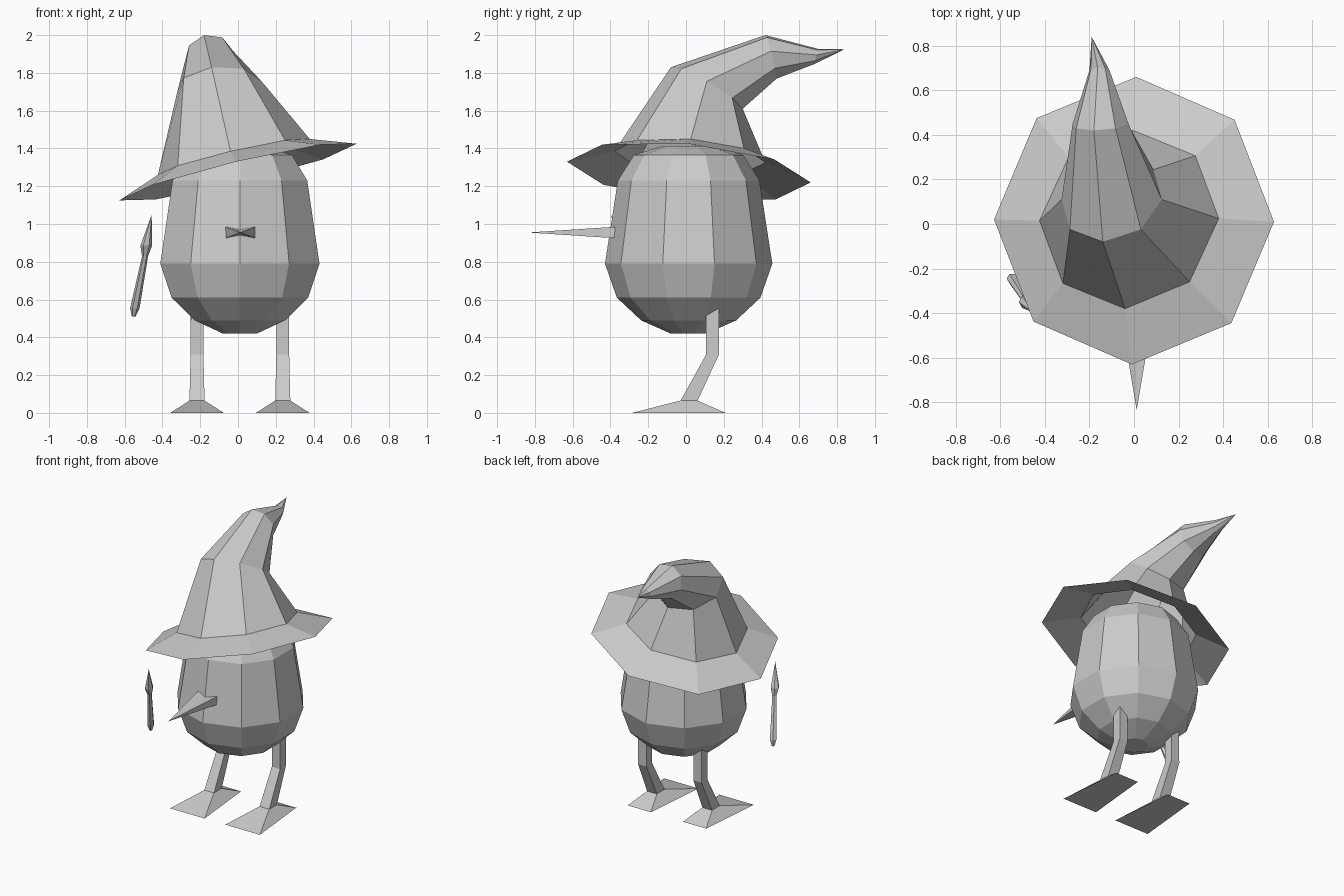
import bpy, bmesh, math
from mathutils import Vector

if "Cube" in bpy.data.objects:
    bpy.data.objects.remove(bpy.data.objects["Cube"])

grey = bpy.data.materials.new("plain_grey")
grey.diffuse_color = (0.6, 0.6, 0.6, 1)
grey.use_nodes = True
grey.node_tree.nodes["Principled BSDF"].inputs["Base Color"].default_value = grey.diffuse_color


def loft(name, rings, cap_start=True, cap_end=True):
    """Skin a list of equal-length rings; a one-point ring becomes a tip."""
    bm = bmesh.new()
    rows = [[bm.verts.new(p) for p in ring] for ring in rings]
    for a, b in zip(rows, rows[1:]):
        n = max(len(a), len(b))
        for i in range(n):
            j = (i + 1) % n
            if len(b) == 1:
                bm.faces.new((a[i], a[j], b[0]))
            elif len(a) == 1:
                bm.faces.new((a[0], b[j], b[i]))
            else:
                bm.faces.new((a[i], a[j], b[j], b[i]))
    if cap_start and len(rows[0]) > 2:
        bm.faces.new(rows[0][::-1])
    if cap_end and len(rows[-1]) > 2:
        bm.faces.new(rows[-1])
    if cap_start and cap_end:
        bmesh.ops.recalc_face_normals(bm, faces=bm.faces)
    mesh = bpy.data.meshes.new(name)
    bm.to_mesh(mesh)
    bm.free()
    mesh.materials.append(grey)
    obj = bpy.data.objects.new(name, mesh)
    bpy.context.collection.objects.link(obj)
    return obj


def oval(center, u, v, sides=8):
    """Ring starting at center + u and turning towards v."""
    c, u, v = Vector(center), Vector(u), Vector(v)
    return [c + u * math.cos(2 * math.pi * i / sides) + v * math.sin(2 * math.pi * i / sides)
            for i in range(sides)]


def box_ring(cx, half, front, back):
    """Four corners from (y, z) of the front and back edges."""
    return [(cx - half, *front), (cx + half, *front), (cx + half, *back), (cx - half, *back)]


# Egg-shaped body: ten sides with one corner facing forward
profile = [(0.095, 0.42), (0.252, 0.49), (0.38, 0.61), (0.443, 0.79),
           (0.375, 1.23), (0.29, 1.365), (0.15, 1.41)]
loft("body", [oval((0.01, 0.014, z), (0, -r, 0), (r, 0, 0), 10) for r, z in profile])

# Hat: tilted brim, then a cone that bends backwards to a tip
loft("hat", [
    oval((0, 0.015, 1.275), (-0.01, -0.645, 0.055), (0.628, -0.005, 0.15)),
    oval((-0.022, 0.02, 1.355), (-0.018, -0.40, 0.03), (0.402, 0.005, 0.095)),
    oval((-0.10, 0.11, 1.72), (-0.04, -0.19, 0.11), (0.225, 0, 0.035)),
    oval((-0.15, 0.45, 1.885), (-0.03, -0.03, 0.115), (0.125, 0, 0.03)),
    oval((-0.155, 0.69, 1.887), (-0.008, 0.01, 0.04), (0.045, 0, 0.008)),
    [(-0.19, 0.84, 1.925)],
], cap_start=False)

# Beak: long spike with a pinched base
loft("beak", [
    [(-0.065, -0.377, 0.925), (0.012, -0.39, 0.94), (0.09, -0.377, 0.925),
     (0.09, -0.377, 0.985), (0.012, -0.39, 0.97), (-0.065, -0.377, 0.985)],
    [(0.012, -0.835, 0.955)],
])

# Small floating dagger beside the body
loft("dagger", [
    oval((-0.552, -0.235, 0.51), (0.01, 0, 0), (0, 0.01, 0), 6),
    oval((-0.546, -0.245, 0.555), (0.025, 0, 0), (0, 0.025, 0), 6),
    oval((-0.492, -0.335, 0.83), (0.016, 0, 0), (0, 0.016, 0), 6),
    oval((-0.486, -0.35, 0.885), (0.031, 0, 0), (0, 0.031, 0), 6),
    [(-0.457, -0.395, 1.05)],
])

# Legs bent at the knee, and flat wedge feet
for side, x in (("left", -0.217), ("right", 0.237)):
    loft(side + "_leg", [
        box_ring(x, 0.04, (-0.03, 0.062), (0.06, 0.062)),
        box_ring(x, 0.034, (0.107, 0.31), (0.175, 0.31)),
        box_ring(x, 0.033, (0.107, 0.52), (0.175, 0.555)),
    ])
    foot = [(x - 0.142, -0.285, 0), (x + 0.142, -0.285, 0), (x + 0.095, 0.21, 0), (x - 0.095, 0.21, 0)]
    loft(side + "_foot", [foot, box_ring(x, 0.04, (-0.03, 0.065), (0.06, 0.065))])
